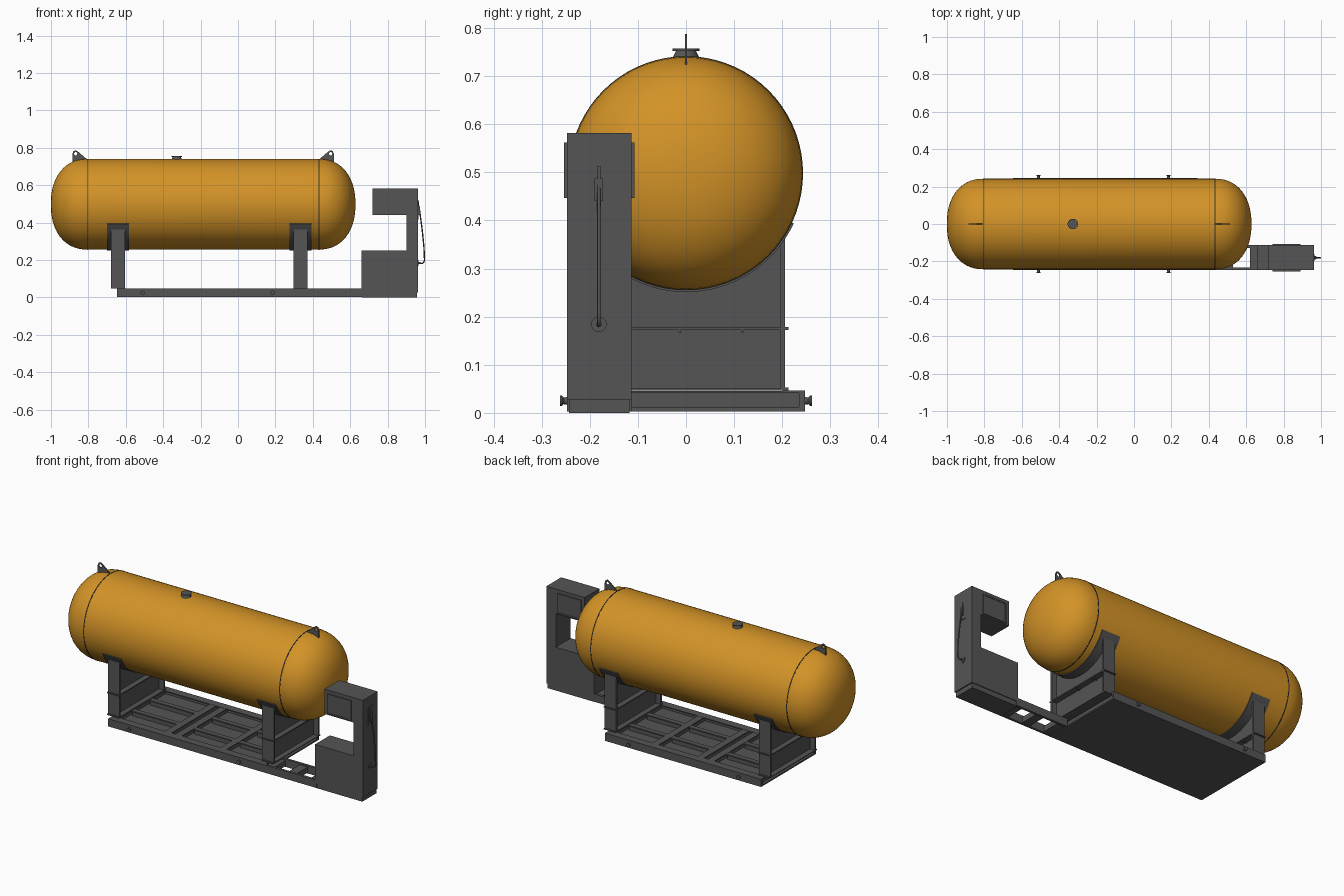
import bpy, bmesh, math
from mathutils import Vector

if "Cube" in bpy.data.objects:
    bpy.data.objects.remove(bpy.data.objects["Cube"])


def material(name, rgb):
    m = bpy.data.materials.new(name)
    m.use_nodes = True
    m.diffuse_color = (*rgb, 1)
    m.node_tree.nodes["Principled BSDF"].inputs["Base Color"].default_value = (*rgb, 1)
    return m


ORANGE = material("orange paint", (0.65, 0.29, 0.02))
GREY = material("dark grey steel", (0.09, 0.09, 0.09))
DARK = material("weld black", (0.03, 0.03, 0.03))


def finish(name, bm, mat, smooth=False):
    bmesh.ops.recalc_face_normals(bm, faces=bm.faces)
    mesh = bpy.data.meshes.new(name)
    bm.to_mesh(mesh)
    bm.free()
    mesh.materials.append(mat)
    ob = bpy.data.objects.new(name, mesh)
    bpy.context.collection.objects.link(ob)
    if smooth:
        bpy.ops.object.select_all(action='DESELECT')
        ob.select_set(True)
        bpy.context.view_layer.objects.active = ob
        bpy.ops.object.shade_smooth_by_angle(angle=math.radians(35))
    return ob


def box(name, x, y, z, mat=GREY):
    bm = bmesh.new()
    bmesh.ops.create_cube(bm, size=1)
    for v in bm.verts:
        v.co = [r[0] + (c + 0.5) * (r[1] - r[0]) for c, r in zip(v.co, (x, y, z))]
    return finish(name, bm, mat)


def prism(name, pts, axis, lo, hi, mat=GREY):
    """Extrude an outline along x (points are y,z) or y (points are x,z)."""
    bm = bmesh.new()
    place = (lambda p: (lo, *p)) if axis == 'x' else (lambda p: (p[0], lo, p[1]))
    face = bm.faces.new([bm.verts.new(place(p)) for p in pts])
    ext = bmesh.ops.extrude_face_region(bm, geom=[face])
    step = Vector((hi - lo, 0, 0)) if axis == 'x' else Vector((0, hi - lo, 0))
    bmesh.ops.translate(bm, vec=step, verts=[g for g in ext['geom'] if isinstance(g, bmesh.types.BMVert)])
    return finish(name, bm, mat)


def lathe(name, profile, origin, axis, mat, steps=32, start=0.0, sweep=360, closed=False):
    """Revolve (distance along axis, radius) points around an axis."""
    bm = bmesh.new()
    axis = Vector(axis)
    side = Vector((0, 1, 0)) if abs(axis.y) < 0.5 else Vector((0, 0, 1))
    other = axis.cross(side)
    a = math.radians(start)
    out = side * math.cos(a) + other * math.sin(a)
    verts = [bm.verts.new(Vector(origin) + axis * d + out * r) for d, r in profile]
    edges = [bm.edges.new(p) for p in zip(verts, verts[1:])]
    if closed:
        edges.append(bm.edges.new((verts[-1], verts[0])))
    bmesh.ops.spin(bm, geom=verts + edges, cent=origin, axis=axis, angle=math.radians(sweep), steps=steps)
    bmesh.ops.remove_doubles(bm, verts=bm.verts, dist=1e-5)
    if sweep < 360:
        bmesh.ops.holes_fill(bm, edges=bm.edges, sides=8)
    return finish(name, bm, mat, True)


# Tank with dished heads
R, CZ = 0.242, 0.498
X0, X1, DEPTH = -0.806, 0.433, 0.195
MID = (X0 + X1) / 2
head = []
for i in range(15):
    t = math.pi / 2 * i / 14
    head.append((DEPTH * max(math.cos(t), 0) ** 0.9, R * math.sin(t) ** 0.9))
profile = [(X0 - d, r) for d, r in head] + [(X1 + d, r) for d, r in reversed(head)]
lathe("tank", profile, (0, 0, CZ), (1, 0, 0), ORANGE, 72)
for name, x in (("right_seam", X0), ("left_seam", X1)):
    ring = [(x - 0.0025, R - 0.004), (x - 0.0025, R + 0.0012), (x + 0.0025, R + 0.0012), (x + 0.0025, R - 0.004)]
    lathe(name, ring, (0, 0, CZ), (1, 0, 0), DARK, 72, closed=True)

# Filler cap on top
lathe("filler_neck", [(0, 0), (0, 0.029), (0.017, 0.021), (0.017, 0.028), (0.022, 0.028), (0.022, 0)],
      (-0.327, 0, 0.735), (0, 0, 1), GREY, 24)

# Lifting lugs with a hole
lug = [(-0.885, 0.70), (-0.885, 0.768), (-0.88, 0.782), (-0.868, 0.787), (-0.856, 0.780), (-0.81, 0.741), (-0.81, 0.72)]
for name, flip in (("right_lug", False), ("left_lug", True)):
    put = (lambda x: 2 * MID - x) if flip else (lambda x: x)
    ob = prism(name, [(put(x), z) for x, z in lug], 'y', -0.0025, 0.0025)
    cutter = lathe(name + "_cutter", [(-0.02, 0), (-0.02, 0.009), (0.02, 0.009), (0.02, 0)],
                   (put(-0.868), 0, 0.768), (0, 1, 0), GREY, 16)
    cutter.hide_render = True
    cutter.hide_set(True)
    cutter.display_type = 'WIRE'
    mod = ob.modifiers.new("hole", 'BOOLEAN')
    mod.operation, mod.object, mod.solver = 'DIFFERENCE', cutter, 'EXACT'
    bpy.context.view_layer.objects.active = ob
    bpy.ops.object.modifier_apply(modifier="hole")
    bpy.data.objects.remove(cutter)

# Saddles: web, flanges, rib, foot and curved wear pad
reach = math.acos(0.205 / R)
arc = [-reach - (math.pi - 2 * reach) * i / 24 for i in range(25)]
web = [(-0.205, 0.047), (0.205, 0.047)] + [(R * math.cos(a), CZ + R * math.sin(a)) for a in arc]
for side, x in (("right", -0.642), ("left", 0.334)):
    prism(side + "_saddle_web", web, 'x', x - 0.006, x + 0.006)
    span = (x - 0.037, x + 0.037)
    for edge, s in (("front", -1), ("back", 1)):
        box(f"{side}_{edge}_leg", span, sorted((s * 0.196, s * 0.206)), (0.047, 0.375))
        for z in (0.172, 0.047):
            box(f"{side}_{edge}_leg_strip", span, sorted((s * 0.2, s * 0.213)), (z, z + 0.006))
    box(side + "_saddle_rib", span, (-0.2, 0.2), (0.172, 0.178))
    box(side + "_saddle_foot", span, (-0.2, 0.2), (0.047, 0.052))
    for y in (-0.013, 0.117):
        box(side + "_rib_stud", (x - 0.034, x + 0.034), (y - 0.003, y + 0.003), (0.167, 0.173))
    pad = [(x - 0.058, R - 0.003), (x - 0.058, R + 0.005), (x + 0.058, R + 0.005), (x + 0.058, R - 0.003)]
    lathe(side + "_wear_pad", pad, (0, 0, CZ), (1, 0, 0), GREY, 32, 205, 130, True)

# Skid: floor plate, channel rails and inner beams
SX, SY = (-0.648, 0.34), 0.247
box("skid_floor", SX, (-SY, SY), (0.003, 0.012))
for name, s in (("front", -1), ("back", 1)):
    box(name + "_rail", SX, sorted((s * (SY - 0.012), s * SY)), (0.003, 0.047))
    box(name + "_rail_flange", SX, sorted((s * (SY - 0.045), s * SY)), (0.041, 0.047))
    for x in (-0.51, 0.185):
        lathe(name + "_lashing_pin", [(0, 0), (0, 0.008), (0.008, 0.007), (0.012, 0.011), (0.016, 0.011), (0.016, 0)],
              (x, s * (SY - 0.001), 0.025), (0, s, 0), GREY, 16)
for x in (SX[0] + 0.02, -0.30, -0.235, 0.05, SX[1] - 0.02):
    box("cross_beam", (x - 0.02, x + 0.02), (-SY + 0.012, SY - 0.012), (0.041, 0.046))
    box("cross_beam_web", (x - 0.005, x + 0.005), (-SY + 0.012, SY - 0.012), (0.012, 0.041))
for y in (-0.08, 0.08):
    for x in ((SX[0] + 0.04, -0.32), (-0.215, 0.03), (0.07, SX[1] - 0.04)):
        box("long_beam", x, (y - 0.014, y + 0.014), (0.038, 0.045))
        box("long_beam_web", x, (y - 0.004, y + 0.004), (0.012, 0.038))

# Ladder frame reaching out to the cabinet
for y in (-0.247, -0.127):
    box("outrigger_rail", (SX[1], 0.67), (y, y + 0.014), (0.003, 0.047))
for x, w in ((SX[1], 0.05), (0.48, 0.05), (0.62, 0.05)):
    box("outrigger_rung", (x, x + w), (-0.24, -0.12), (0.008, 0.04))

# Dispenser cabinet
CY = (-0.247, -0.113)
outline = [(0.66, 0.027), (0.962, 0.027), (0.962, 0.582), (0.72, 0.582), (0.72, 0.44), (0.902, 0.44), (0.902, 0.25), (0.66, 0.25)]
prism("cabinet", outline, 'y', *CY)
box("cabinet_plinth", (0.662, 0.956), (-0.243, -0.117), (0, 0.027))
for name, y in (("front", (-0.253, -0.247)), ("back", (-0.113, -0.107))):
    x0, x1, z0, z1 = 0.74, 0.89, 0.447, 0.562
    box(name + "_display", (x0 + 0.008, x1 - 0.008), (y[0] + 0.002, y[1] - 0.002), (z0 + 0.008, z1 - 0.008))
    for z in (z0, z1 - 0.008):
        box(name + "_display_frame", (x0, x1), y, (z, z + 0.008))
    for x in (x0, x1 - 0.008):
        box(name + "_display_frame", (x, x + 0.008), y, (z0, z1))

# Nozzle holder, nozzle and hose
HY = -0.181
box("holder_plate", (0.962, 0.965), (-0.198, -0.160), (0.417, 0.522))
box("nozzle", (0.963, 0.972), (HY - 0.009, HY + 0.009), (0.44, 0.487))
box("nozzle_spout", (0.963, 0.969), (HY - 0.004, HY + 0.004), (0.48, 0.512))
lathe("hose_socket", [(0, 0), (0, 0.016), (0.005, 0.016), (0.005, 0.006), (0.014, 0.006), (0.014, 0)],
      (0.961, HY, 0.184), (1, 0, 0), GREY, 20)
curve = bpy.data.curves.new("hose", 'CURVE')
curve.dimensions, curve.bevel_depth, curve.bevel_resolution = '3D', 0.0035, 2
path = [(0.967, 0.49), (0.977, 0.42), (0.988, 0.33), (0.995, 0.23), (0.99, 0.185), (0.97, 0.182)]
spline = curve.splines.new('BEZIER')
spline.bezier_points.add(len(path) - 1)
for point, (x, z) in zip(spline.bezier_points, path):
    point.co = (x, HY, z)
    point.handle_left_type = point.handle_right_type = 'AUTO'
curve.materials.append(GREY)
hose = bpy.data.objects.new("hose", curve)
bpy.context.collection.objects.link(hose)
